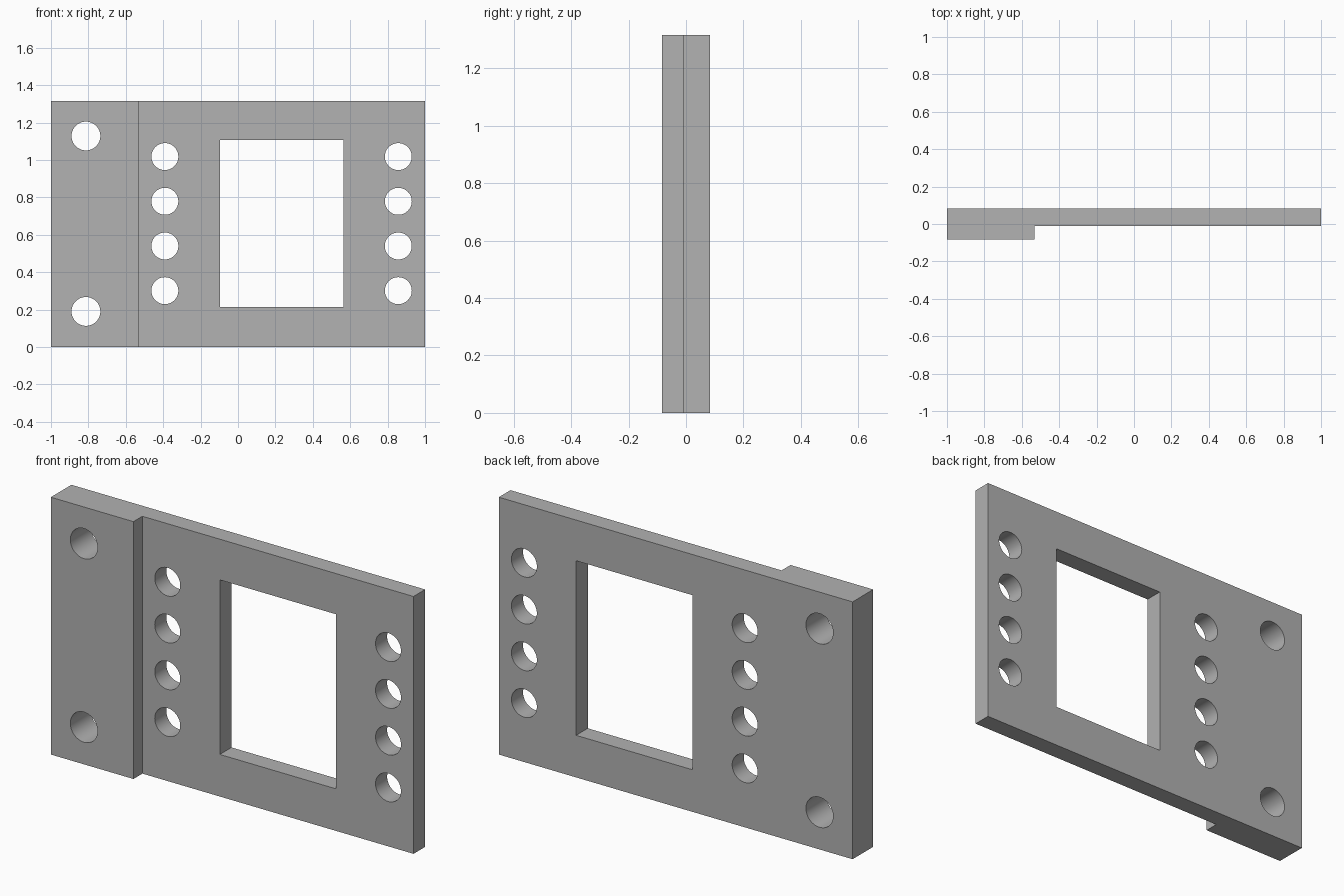
import bpy
import bmesh
from math import radians
from mathutils import Matrix, Vector

cube = bpy.data.objects.get("Cube")
if cube:
    bpy.data.objects.remove(cube, do_unlink=True)

HEIGHT = 1.315
BACK, STEP_Y, FRONT = 0.083, -0.011, -0.083
STEP_X = -0.533

grey = bpy.data.materials.new("plain grey")
grey.use_nodes = True
grey.diffuse_color = (0.445, 0.445, 0.445, 1)
grey.node_tree.nodes["Principled BSDF"].inputs["Base Color"].default_value = grey.diffuse_color


def make_object(name, bm):
    bmesh.ops.recalc_face_normals(bm, faces=bm.faces)
    mesh = bpy.data.meshes.new(name)
    bm.to_mesh(mesh)
    bm.free()
    mesh.materials.append(grey)
    obj = bpy.data.objects.new(name, mesh)
    bpy.context.collection.objects.link(obj)
    return obj


# Stepped plate: plan outline extruded upwards
bm = bmesh.new()
outline = [(-1, BACK), (-1, FRONT), (STEP_X, FRONT), (STEP_X, STEP_Y), (1, STEP_Y), (1, BACK)]
base = bm.faces.new([bm.verts.new((x, y, 0)) for x, y in outline])
top = bmesh.ops.extrude_face_region(bm, geom=[base])
bmesh.ops.translate(bm, vec=(0, 0, HEIGHT),
                    verts=[v for v in top["geom"] if isinstance(v, bmesh.types.BMVert)])
plate = make_object("mounting_plate", bm)

# Cutters for the round holes and the rectangular window
bm = bmesh.new()


def drill(x, z, radius):
    place = Matrix.Translation((x, 0, z)) @ Matrix.Rotation(radians(90), 4, "X")
    bmesh.ops.create_cone(bm, cap_ends=True, segments=48, radius1=radius,
                          radius2=radius, depth=0.5, matrix=place)


for z in (0.19, 1.128):
    drill(-0.813, z, 0.077)
for x in (-0.391, 0.857):
    for row in range(4):
        drill(x, 0.301 + row * 0.239, 0.072)

low, high = Vector((-0.095, -0.25, 0.215)), Vector((0.563, 0.25, 1.107))
bmesh.ops.create_cube(bm, size=1, matrix=Matrix.Translation((low + high) / 2)
                      @ Matrix.Diagonal((*(high - low), 1)))
cutter = make_object("hole_cutter", bm)
cutter.hide_render = True

# Cut the openings, then remove the helper
bpy.ops.object.select_all(action="DESELECT")
plate.select_set(True)
bpy.context.view_layer.objects.active = plate
cut = plate.modifiers.new("openings", "BOOLEAN")
cut.operation = "DIFFERENCE"
cut.solver = "EXACT"
cut.object = cutter
bpy.ops.object.modifier_apply(modifier=cut.name)
bpy.data.objects.remove(cutter, do_unlink=True)

# Smooth hole walls, crisp edges
bpy.ops.object.shade_smooth_by_angle(angle=radians(30))
